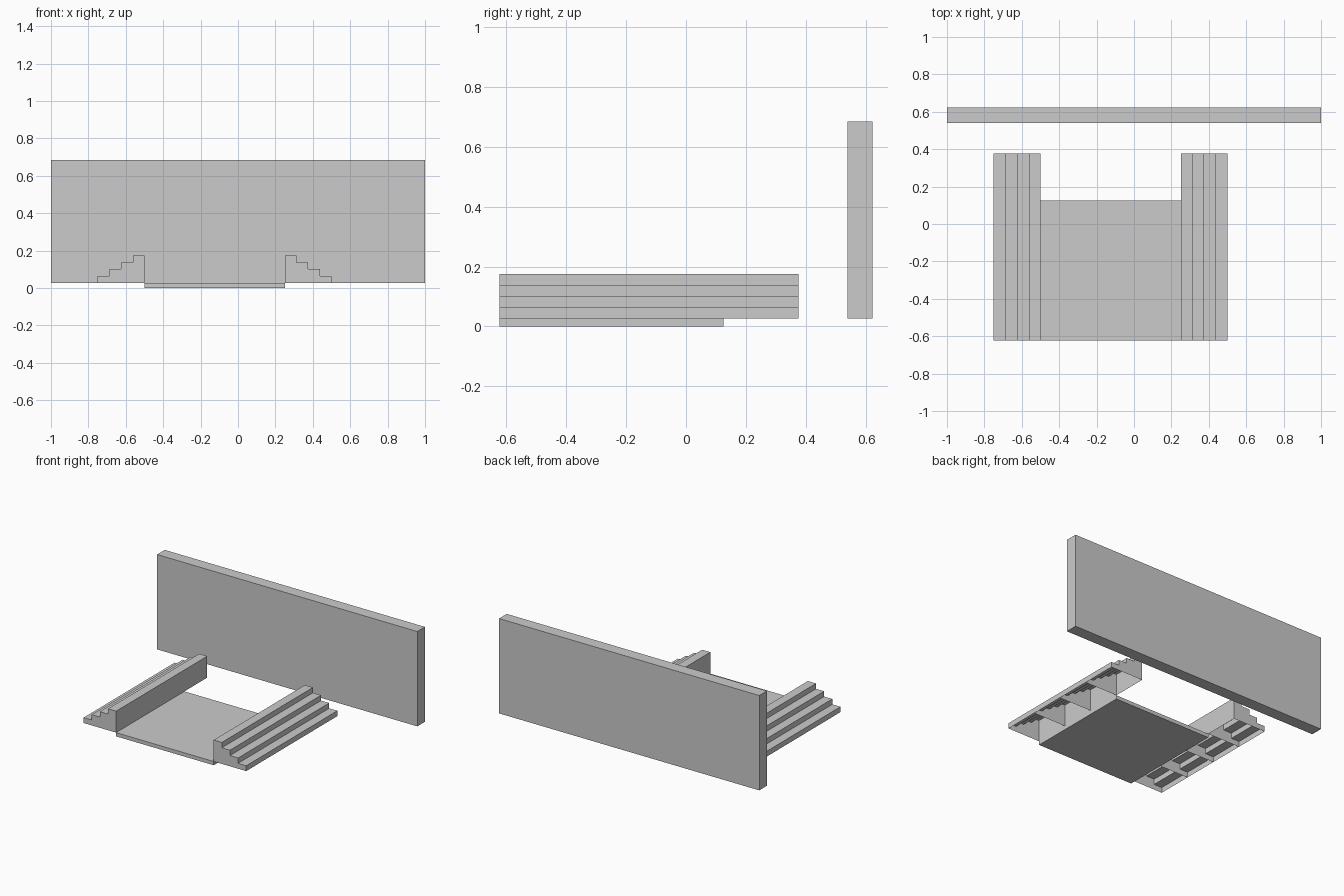
import bpy, bmesh

if "Cube" in bpy.data.objects:
    bpy.data.objects.remove(bpy.data.objects["Cube"])

BASE = 0.026            # top of the floor slab, foot of stairs and wall
STEP_W, STEP_H, N = 0.0625, 0.0373, 4
FRONT, MODULE, COUNT = -0.624, 0.25, 4


def finish(name, bm):
    mesh = bpy.data.meshes.new(name)
    bm.to_mesh(mesh)
    bm.free()
    obj = bpy.data.objects.new(name, mesh)
    bpy.context.collection.objects.link(obj)
    return obj


def box(name, lo, hi):
    bm = bmesh.new()
    bmesh.ops.create_cube(bm, size=1)
    for v in bm.verts:
        v.co = [hi[i] if v.co[i] > 0 else lo[i] for i in range(3)]
    return finish(name, bm)


def stairs(name, outer_x, direction):
    """Hollow stair shell, open underneath, with a rib at every module joint."""
    profile = [(outer_x, BASE)]
    for i in range(N):
        z = BASE + STEP_H * (i + 1)
        profile += [(outer_x + direction * STEP_W * i, z),
                    (outer_x + direction * STEP_W * (i + 1), z)]
    profile.append((outer_x + direction * STEP_W * N, BASE))

    bm = bmesh.new()
    rings = [[bm.verts.new((x, FRONT + MODULE * k, z)) for x, z in profile]
             for k in range(COUNT + 1)]
    # end caps and inner ribs
    for ring in rings:
        bm.faces.new(ring if direction < 0 else ring[::-1])
    # treads, risers and the tall inner side
    for a, b in zip(rings, rings[1:]):
        for i in range(len(profile) - 1):
            quad = (a[i], a[i + 1], b[i + 1], b[i])
            bm.faces.new(quad if direction < 0 else quad[::-1])
    # outward-facing front and back caps
    bm.normal_update()
    for f in bm.faces:
        y = f.calc_center_median().y
        if abs(f.normal.y) > 0.9 and (f.normal.y < 0) != (y < FRONT + 0.01):
            f.normal_flip()
        elif f.normal.z < -0.9:
            f.normal_flip()
    return finish(name, bm)


# floor slab between the stairs
box("floor_slab", (-0.5, FRONT, 0), (0.25, 0.126, BASE))

# facing flights of steps
stairs("left_stairs", -0.75, 1)
stairs("right_stairs", 0.5, -1)

# free-standing back wall
box("back_wall", (-1, 0.54, BASE), (1, 0.624, 0.685))
